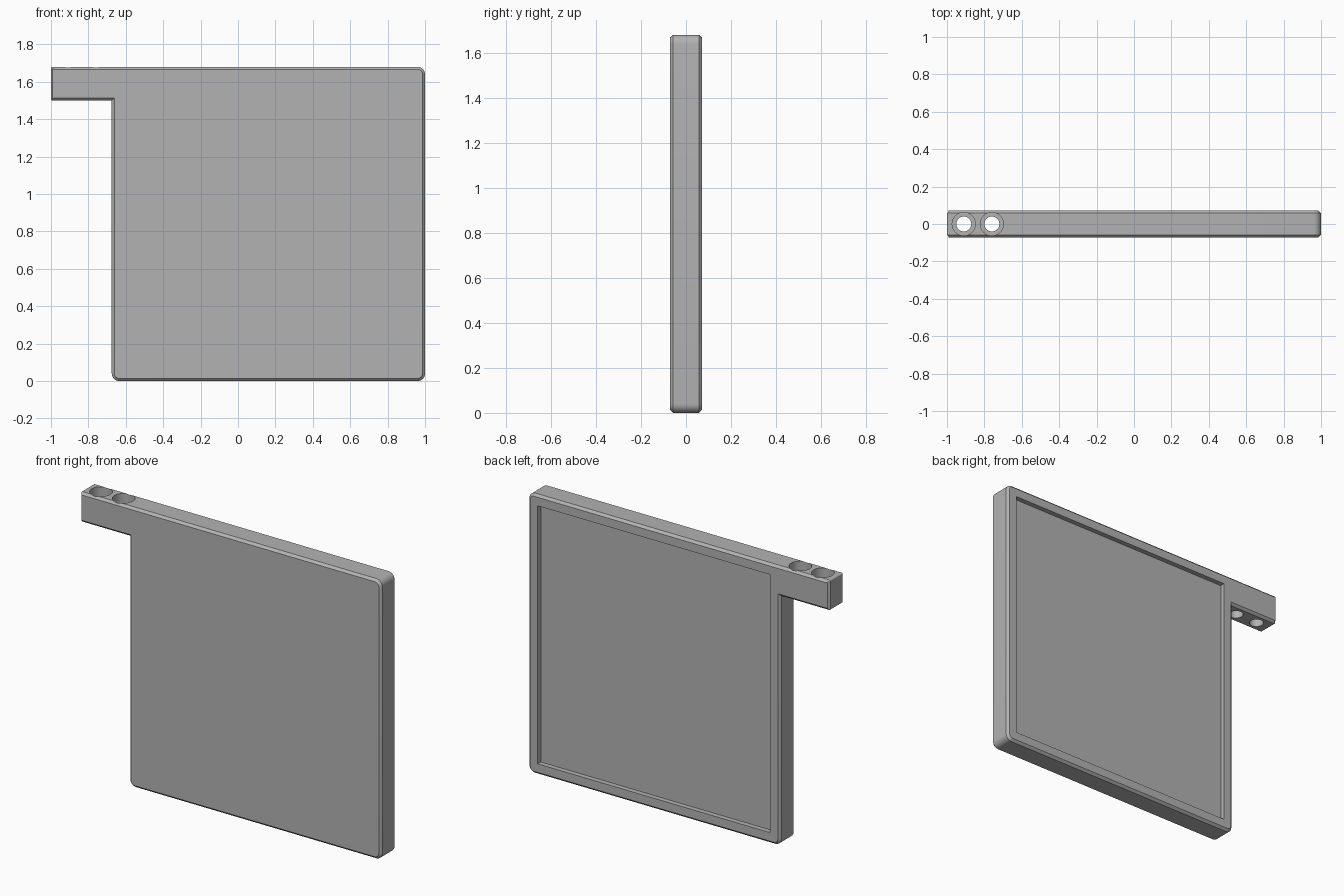
import bpy, bmesh, math
from mathutils import Vector, Matrix

cube = bpy.data.objects.get("Cube")
if cube:
    bpy.data.objects.remove(cube, do_unlink=True)

HALF_DEPTH, CHAMFER, TOP = 0.072, 0.014, 1.68

grey = bpy.data.materials.new("plain_grey")
grey.use_nodes = True
grey.diffuse_color = (0.45, 0.45, 0.45, 1)
grey.node_tree.nodes["Principled BSDF"].inputs["Base Color"].default_value = (0.45, 0.45, 0.45, 1)


def add_object(name, bm):
    bmesh.ops.recalc_face_normals(bm, faces=bm.faces)
    mesh = bpy.data.meshes.new(name)
    bm.to_mesh(mesh)
    bm.free()
    mesh.materials.append(grey)
    obj = bpy.data.objects.new(name, mesh)
    bpy.context.collection.objects.link(obj)
    return obj


def rounded(corners, steps=8):
    """Outline points, with each corner rounded by its own radius."""
    points = []
    for i, (x, z, r) in enumerate(corners):
        p = Vector((x, z))
        if r == 0:
            points.append(p)
            continue
        a = (Vector(corners[i - 1][:2]) - p).normalized() * r
        b = (Vector(corners[(i + 1) % len(corners)][:2]) - p).normalized() * r
        for k in range(steps + 1):
            t = math.pi / 2 * k / steps
            points.append(p + a * (1 - math.sin(t)) + b * (1 - math.cos(t)))
    return points


def cut(target, cutter):
    mod = target.modifiers.new(cutter.name, "BOOLEAN")
    mod.operation = "DIFFERENCE"
    mod.solver = "EXACT"
    mod.object = cutter
    cutter.hide_render = True
    cutter.hide_set(True)


# Panel with its side arm, chamfered around the front and back
outline = rounded([
    (-0.675, 0, 0.04), (1, 0, 0.04), (1, TOP, 0.04),
    (-1, TOP, 0.008), (-1, 1.5, 0.008), (-0.675, 1.5, 0)])
bm = bmesh.new()
front = bm.faces.new([bm.verts.new((p.x, -HALF_DEPTH, p.y)) for p in outline])
solid = bmesh.ops.extrude_face_region(bm, geom=[front], use_keep_orig=True)
moved = [v for v in solid["geom"] if isinstance(v, bmesh.types.BMVert)]
bmesh.ops.translate(bm, verts=moved, vec=(0, 2 * HALF_DEPTH, 0))
bmesh.ops.recalc_face_normals(bm, faces=bm.faces)
rims = [e for e in bm.edges if abs(e.verts[0].co.y - e.verts[1].co.y) < 1e-5]
bmesh.ops.bevel(bm, geom=rims, offset=CHAMFER, segments=1, affect="EDGES", clamp_overlap=False)
panel = add_object("panel_with_arm", bm)

# Shallow square recess in the back
bm = bmesh.new()
size = Matrix.Diagonal((1.545, 0.1, 1.55, 1))
bmesh.ops.create_cube(bm, size=1, matrix=Matrix.Translation((0.1625, HALF_DEPTH + 0.02, TOP / 2)) @ size)
cut(panel, add_object("recess_cutter", bm))


# Two stepped screw holes down through the arm
def hole_cutter(name, x, radius, bottom):
    bm = bmesh.new()
    top = TOP + 0.05
    bmesh.ops.create_cone(bm, cap_ends=True, segments=48, radius1=radius, radius2=radius,
                          depth=top - bottom, matrix=Matrix.Translation((x, 0, (top + bottom) / 2)))
    cut(panel, add_object(name, bm))


for label, x in (("outer", -0.91), ("inner", -0.76)):
    hole_cutter(label + "_counterbore_cutter", x, 0.062, 1.56)
    hole_cutter(label + "_hole_cutter", x, 0.04, 1.45)

# Apply the cuts and smooth the round surfaces
bpy.ops.object.select_all(action="DESELECT")
panel.select_set(True)
bpy.context.view_layer.objects.active = panel
for mod in list(panel.modifiers):
    cutter = mod.object
    bpy.ops.object.modifier_apply(modifier=mod.name)
    bpy.data.objects.remove(cutter, do_unlink=True)
bpy.ops.object.shade_smooth_by_angle(angle=math.radians(25))
